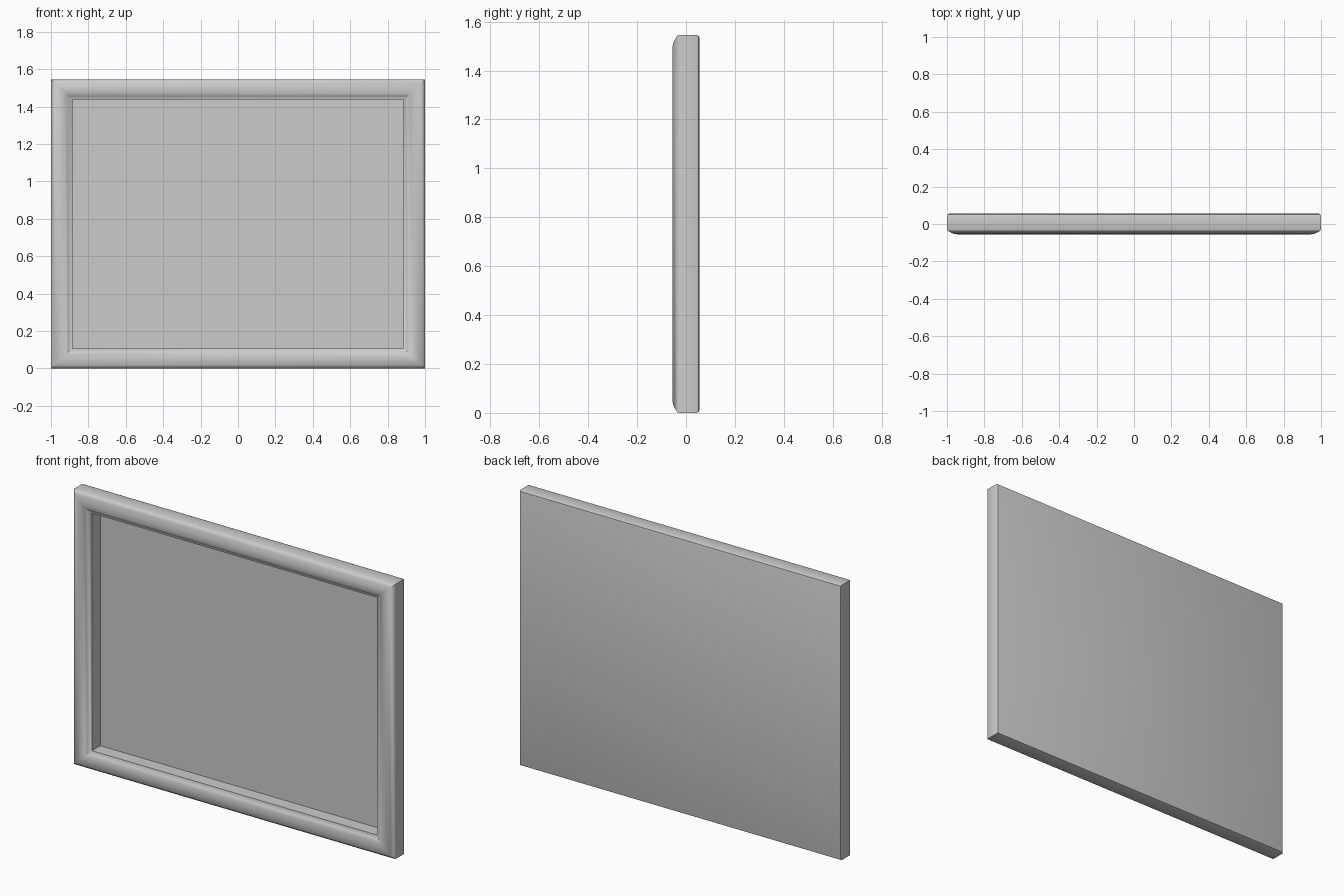
import bpy, bmesh, math

if "Cube" in bpy.data.objects:
    bpy.data.objects.remove(bpy.data.objects["Cube"])

W, H = 1.0, 1.545          # half width, full height
# Moulding cross-section: (inset from outer edge, y), from back round to recess
PROFILE = [(0.012, 0.055), (0.004, 0.052), (0.0, 0.044),
           (0.0, -0.030), (0.004, -0.036), (0.020, -0.046), (0.036, -0.053),
           (0.050, -0.055), (0.064, -0.054), (0.078, -0.049),
           (0.092, -0.041), (0.102, -0.035), (0.110, -0.032),
           (0.110, 0.042)]


def ring(bm, inset, y):
    ix = inset * 1.04      # sides are slightly wider than the rails
    iz = inset * 0.96
    return [bm.verts.new(p) for p in ((-W + ix, y, iz), (W - ix, y, iz),
                                      (W - ix, y, H - iz), (-W + ix, y, H - iz))]


def make_object(name, bm):
    bmesh.ops.recalc_face_normals(bm, faces=bm.faces)
    me = bpy.data.meshes.new(name)
    bm.to_mesh(me)
    bm.free()
    ob = bpy.data.objects.new(name, me)
    bpy.context.collection.objects.link(ob)
    bpy.ops.object.select_all(action='DESELECT')
    ob.select_set(True)
    bpy.context.view_layer.objects.active = ob
    bpy.ops.object.shade_smooth_by_angle(angle=math.radians(40))
    return ob


# Mitred frame with closed back and recessed front panel
bm = bmesh.new()
rings = [ring(bm, i, y) for i, y in PROFILE]
for a, b in zip(rings, rings[1:]):
    for k in range(4):
        n = (k + 1) % 4
        bm.faces.new((a[k], a[n], b[n], b[k]))
bm.faces.new(rings[0])     # back
bm.faces.new(rings[-1])    # picture panel
make_object("picture_frame", bm)
